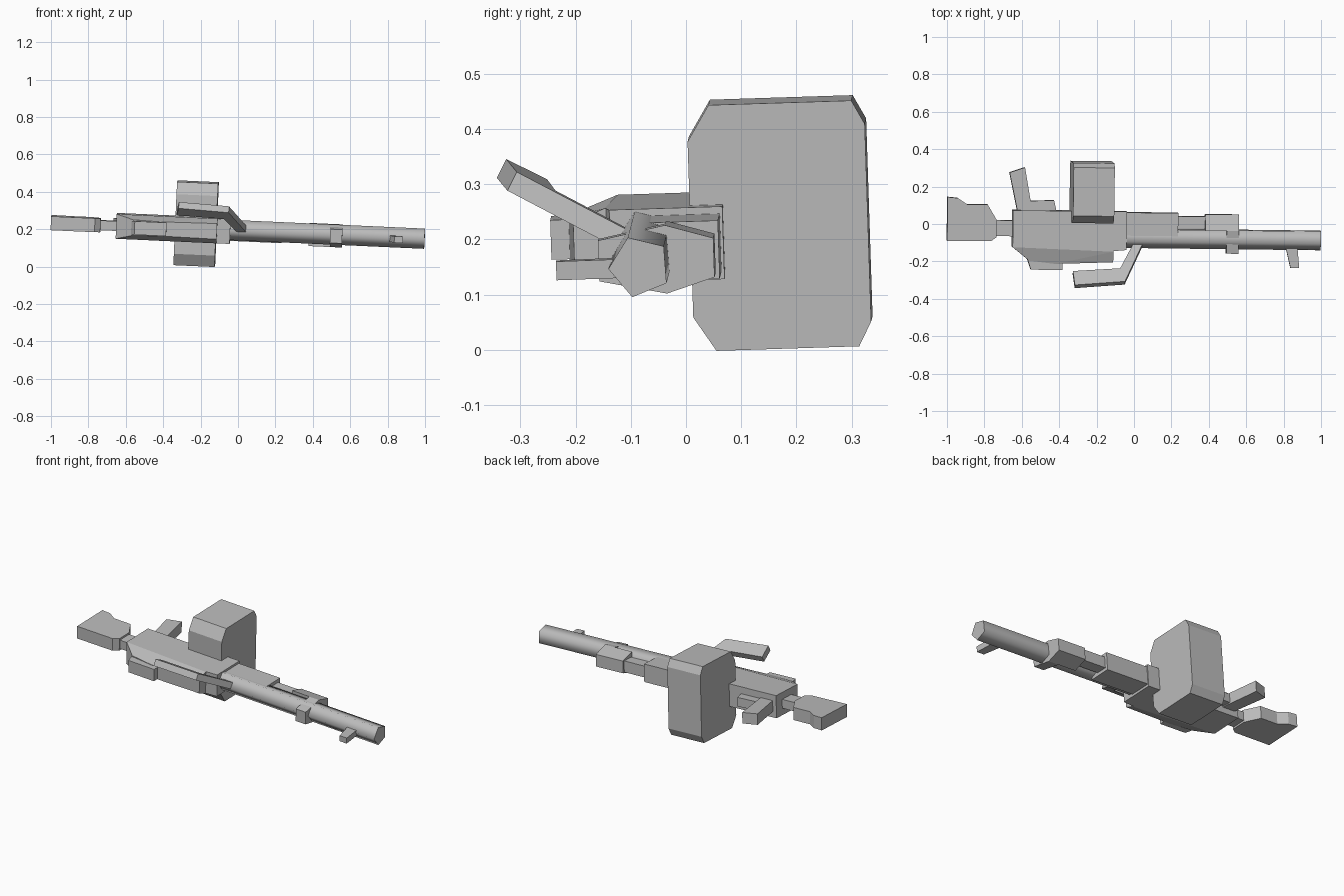
import bpy, bmesh, math
from mathutils import Matrix, Vector

cube = bpy.data.objects.get("Cube")
if cube:
    bpy.data.objects.remove(cube, do_unlink=True)

grey = bpy.data.materials.new("plain_grey")
grey.use_nodes = True
grey.diffuse_color = (0.5, 0.5, 0.5, 1)
grey.node_tree.nodes["Principled BSDF"].inputs["Base Color"].default_value = (0.5, 0.5, 0.5, 1)

# The whole weapon lies on its side, slightly tilted about this pivot
PIVOT = Matrix.Translation((0, 0, 0.2))
LYING = (PIVOT @ Matrix.Rotation(-0.012, 4, 'Z') @ Matrix.Rotation(0.045, 4, 'Y')
         @ Matrix.Rotation(0.032, 4, 'X') @ PIVOT.inverted())
MID = 0.19  # height of the centre plane


def finish(name, bm):
    bmesh.ops.recalc_face_normals(bm, faces=bm.faces)
    bm.transform(LYING)
    mesh = bpy.data.meshes.new(name)
    bm.to_mesh(mesh)
    bm.free()
    mesh.materials.append(grey)
    obj = bpy.data.objects.new(name, mesh)
    bpy.context.collection.objects.link(obj)
    return obj


def prism(name, outline, place, lo, hi):
    """Extrude a 2D outline; place(a, b, depth) gives the 3D position."""
    bm = bmesh.new()
    rings = [[bm.verts.new(place(a, b, d)) for a, b in outline] for d in (lo, hi)]
    for ring in rings:
        bm.faces.new(ring)
    n = len(outline)
    for i in range(n):
        j = (i + 1) % n
        bm.faces.new((rings[0][i], rings[0][j], rings[1][j], rings[1][i]))
    return finish(name, bm)


def flat(name, outline, half):
    """Side silhouette in x and y, centred on the middle plane."""
    return prism(name, outline, lambda a, b, d: (a, b, d), MID - half, MID + half)


def along(name, outline, x0, x1):
    """Cross-section in y and z, extruded along x."""
    return prism(name, outline, lambda a, b, d: (d, a, b), x0, x1)


def rect(a0, a1, b0, b1):
    return [(a0, b0), (a1, b0), (a1, b1), (a0, b1)]


# Stock and its neck
flat("stock", [(-1, .133), (-.945, .128), (-.895, .095), (-.785, .095), (-.735, .012),
               (-.735, -.078), (-.765, -.1), (-1, -.102)], .037)
flat("stock_neck", rect(-.74, -.64, -.073, .012), .026)

# Receiver body, with a tapered lobe on the gun's upper side
flat("receiver", [(-.65, .067), (-.04, .067), (-.04, -.138), (-.11, -.145), (-.65, -.13)], .066)
bm = bmesh.new()
for s in (-1, 1):
    for x, y, h in ((-.65, -.12, .066), (-.11, -.12, .066), (-.65, -.13, .066),
                    (-.11, -.148, .066), (-.56, -.202, .042), (-.42, -.218, .038),
                    (-.11, -.205, .042)):
        bm.verts.new((x, y, MID + s * h))
bmesh.ops.convex_hull(bm, input=bm.verts)
finish("receiver_lobe", bm)
flat("rear_sight", [(-.57, -.19), (-.55, -.25), (-.38, -.25), (-.38, -.19)], .036)

# Pistol grip and solid trigger guard
flat("pistol_grip", [(-.67, .268), (-.588, .296), (-.545, .06), (-.625, .06)], .032)
flat("trigger_guard", [(-.56, .117), (-.43, .122), (-.415, .06), (-.57, .06)], .026)

# Magazine box with cut corners
along("magazine_box", [(.007, .372), (.047, .437), (.306, .437), (.329, .394),
                       (.329, .035), (.306, -.009), (.047, -.009), (.007, .053)], -.337, -.117)

# Forend, gas tube and gas block
along("forend", rect(-.068, .062, .138, .243), -.05, .235)
along("gas_tube", rect(-.02, .045, .157, .223), .22, .4)
upper = [(-.03, .252), (.057, .226), (.057, .155), (-.03, .128)]
along("gas_block", upper, .38, .51)
along("barrel_band", upper + [(-.152, .154), (-.152, .228)], .495, .56)

# Five-sided barrel and front sight
ring = [math.radians(38.5 + 72 * i) for i in range(5)]
barrel = along("barrel", [(-.072 + .057 * math.cos(t), .198 + .057 * math.sin(t)) for t in ring],
               -.05, 1)
bpy.context.view_layer.objects.active = barrel
barrel.select_set(True)
bpy.ops.object.shade_smooth_by_angle(angle=math.radians(75))
flat("front_sight", [(.81, -.1), (.875, -.1), (.887, -.225), (.84, -.225)], .017)

# Bent carrying handle, leaning out to one side
base = Vector((0, -.125, .212))
out = Vector((0, -.88, .476))
normal = Vector((0, .476, .88))
prism("carrying_handle",
      [(.045, -.01), (-.05, .213), (-.318, .238), (-.328, .155), (-.075, .135), (-.005, -.01)],
      lambda a, b, d: Vector((a, 0, 0)) + base + out * b + normal * d, -.019, .019)
